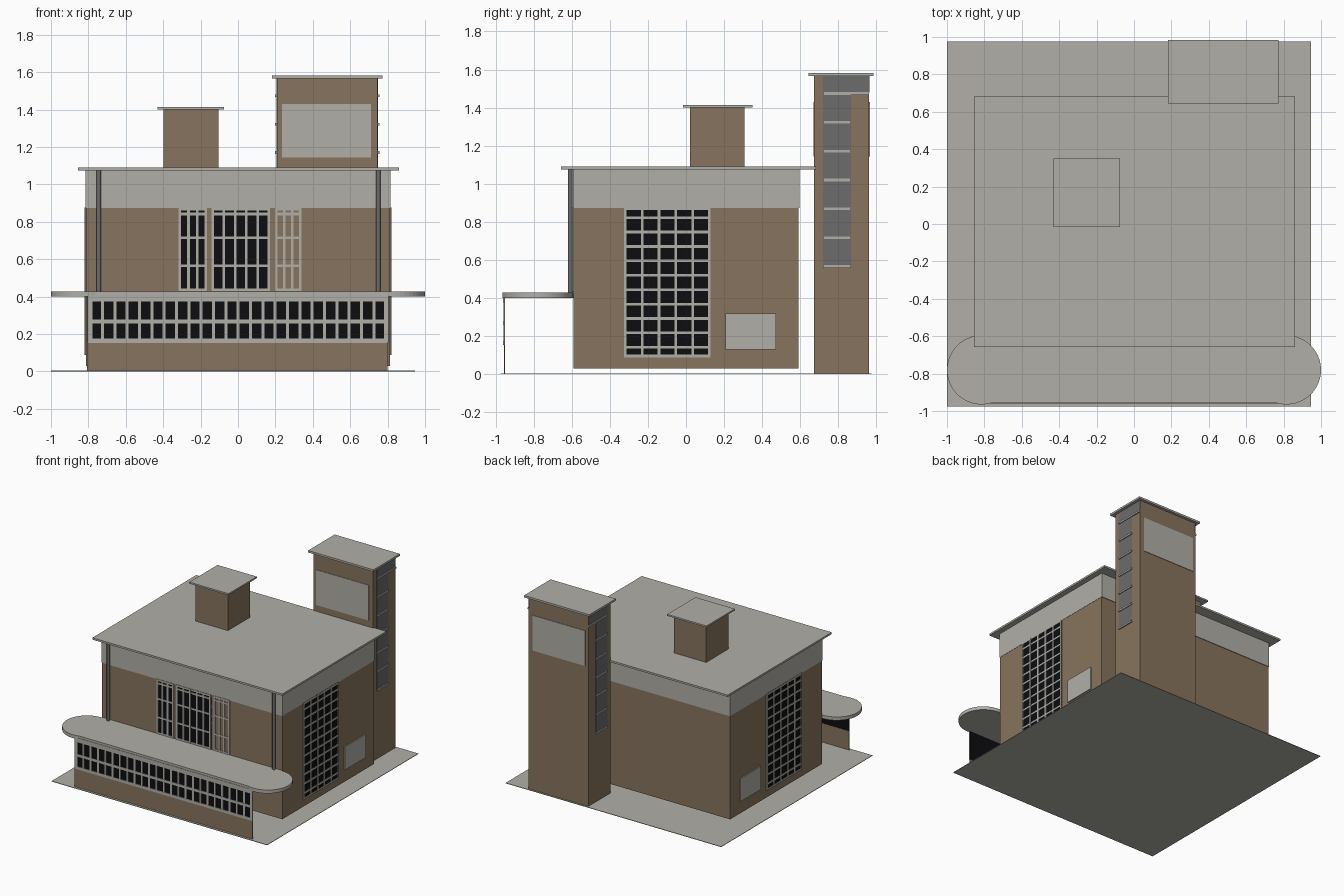
import bpy, bmesh, math

if "Cube" in bpy.data.objects:
    bpy.data.objects.remove(bpy.data.objects["Cube"])


def material(name, r, g, b):
    m = bpy.data.materials.new(name)
    m.diffuse_color = (r, g, b, 1)
    m.use_nodes = True
    m.node_tree.nodes["Principled BSDF"].inputs["Base Color"].default_value = m.diffuse_color
    return m


BROWN = material("brown_brick", 0.245, 0.175, 0.112)
GREY = material("light_concrete", 0.44, 0.43, 0.39)
DARK = material("dark_metal", 0.15, 0.15, 0.155)
BLACK = material("black_glass", 0.004, 0.004, 0.005)


def finish(name, bm, mat):
    bmesh.ops.recalc_face_normals(bm, faces=bm.faces)
    me = bpy.data.meshes.new(name)
    bm.to_mesh(me)
    bm.free()
    me.materials.append(mat)
    ob = bpy.data.objects.new(name, me)
    bpy.context.collection.objects.link(ob)
    return ob


def boxes(name, mat, items):
    """One object from boxes given as (x0, x1, y0, y1, z0, z1)."""
    bm = bmesh.new()
    for x0, x1, y0, y1, z0, z1 in items:
        vs = bmesh.ops.create_cube(bm, size=1)["verts"]
        for v in vs:
            v.co.x = x1 if v.co.x > 0 else x0
            v.co.y = y1 if v.co.y > 0 else y0
            v.co.z = z1 if v.co.z > 0 else z0
    return finish(name, bm, mat)


def plate(side, u0, u1, z0, z1, base, depth):
    """Box lying on a wall: side is 'front', 'right' or 'left'."""
    if side == "front":
        return (u0, u1, base - depth, base + 0.002, z0, z1)
    if side == "right":
        return (base - 0.002, base + depth, u0, u1, z0, z1)
    return (-base - depth, -base + 0.002, u0, u1, z0, z1)


def window(name, side, base, u0, u1, z0, z1, cols, bars, w=0.014, glass=True):
    """Glass plate with upright bars, and level bars at the given heights."""
    if glass:
        boxes(name + "_glass", BLACK, [plate(side, u0, u1, z0, z1, base, 0.003)])
    h = w / 2
    items = []
    for i in range(cols + 1):
        u = u0 + h + (u1 - u0 - w) * i / cols
        items.append(plate(side, u - h, u + h, z0, z1, base, 0.007))
    for z in bars:
        items.append(plate(side, u0, u1, z - h, z + h, base, 0.0065))
    boxes(name + "_frame", GREY, items)


# Ground slab
boxes("ground_slab", GREY, [(-1, 0.945, -0.975, 0.975, 0, 0.004)])

# Main block: brick walls, concrete band, flat roof
boxes("main_walls", BROWN, [(-0.813, 0.813, -0.59, 0.592, 0.03, 0.88)])
boxes("roof_band", GREY, [(-0.815, 0.815, -0.593, 0.597, 0.873, 1.077)])
boxes("main_roof", GREY, [(-0.855, 0.86, -0.657, 0.683, 1.075, 1.09)])

# Chimney block on the roof
boxes("roof_box", BROWN, [(-0.397, -0.105, 0.02, 0.307, 1.08, 1.402)])
boxes("roof_box_cap", GREY, [(-0.43, -0.075, -0.015, 0.35, 1.40, 1.413)])

# Tower with cap and front/back panels
boxes("tower", BROWN, [(0.208, 0.747, 0.673, 0.962, 0.004, 1.57)])
boxes("tower_cap", GREY, [(0.183, 0.772, 0.643, 0.984, 1.567, 1.583)])
boxes("tower_panels", GREY, [(0.235, 0.711, 0.669, 0.675, 1.143, 1.43),
                             (0.235, 0.711, 0.960, 0.966, 1.143, 1.43)])

# Tower side strips and rungs, on both sides
strips, rungs = [], []
for a, b, c in ((0.745, 0.749, 0.756), (0.210, 0.206, 0.199)):
    lo, hi = min(a, b), max(a, b)
    strips += [(lo, hi, 0.72, 0.868, 0.56, 1.48), (lo, hi, 0.72, 0.963, 1.48, 1.567)]
    lo, hi = min(a, c), max(a, c)
    for i in range(7):
        z = 0.565 + i * 0.1515
        rungs.append((lo, hi, 0.72, 0.962 if i == 6 else 0.868, z - 0.007, z + 0.007))
boxes("tower_side_strips", DARK, strips)
boxes("tower_rungs", GREY, rungs)

# Tall side windows and low side panels
for side in ("right", "left"):
    bars = [0.822 - i * 0.0757 for i in range(10)] + [0.095, 0.870]
    window(side + "_window", side, 0.813, -0.326, 0.13, 0.088, 0.877, 5, bars)
    boxes(side + "_wall_panel", GREY, [plate(side, 0.208, 0.473, 0.13, 0.318, 0.813, 0.009)])

# Upper front windows; the last one has bars only
front_bars = [0.437, 0.565, 0.716, 0.842, 0.868]
window("front_window_left", "front", -0.59, -0.318, -0.165, 0.43, 0.875, 3, front_bars)
window("front_window_middle", "front", -0.59, -0.143, 0.172, 0.43, 0.875, 5, front_bars)
window("front_lattice_right", "front", -0.59, 0.197, 0.34, 0.43, 0.875, 3, front_bars, glass=False)

# Thin porch wall with its long band of windows
boxes("porch_wall", BROWN, [(-0.807, 0.80, -0.957, -0.951, 0.004, 0.158)])
boxes("porch_glass", BLACK, [(-0.805, 0.798, -0.956, -0.952, 0.155, 0.41)])
frame = [(-0.803, 0.797, -0.960, -0.954, z0, z1)
         for z0, z1 in ((0.153, 0.176), (0.257, 0.278), (0.374, 0.41))]
N = 24
for i in range(N + 1):
    x = -0.790 + 1.582 * i / N
    w = 0.012 if i in (0, N) else 0.008
    frame.append((x - w, x + w, -0.9595, -0.954, 0.155, 0.40))
boxes("porch_window_frame", GREY, frame)

# Porch canopy with round ends
bm = bmesh.new()
outline = []
for i in range(25):
    t = math.radians(-107 + 197 * i / 24)
    outline.append((0.815 + 0.185 * math.cos(t), -0.78 + 0.185 * math.sin(t)))
outline.append((0.80, -0.588))
outline += [(-x, y) for x, y in reversed(outline)]
face = bm.faces.new([bm.verts.new((x, y, 0.40)) for x, y in outline])
top = bmesh.ops.extrude_face_region(bm, geom=[face])["geom"]
for v in top:
    if isinstance(v, bmesh.types.BMVert):
        v.co.z = 0.428
finish("porch_canopy", bm, GREY)

# Round posts between canopy and roof
bm = bmesh.new()
for x in (-0.744, 0.75):
    vs = bmesh.ops.create_cone(bm, cap_ends=True, segments=12, radius1=0.0125,
                               radius2=0.0125, depth=0.66)["verts"]
    for v in vs:
        v.co.x += x
        v.co.y -= 0.608
        v.co.z += 0.75
posts = finish("roof_posts", bm, DARK)
for p in posts.data.polygons:
    p.use_smooth = len(p.vertices) == 4
